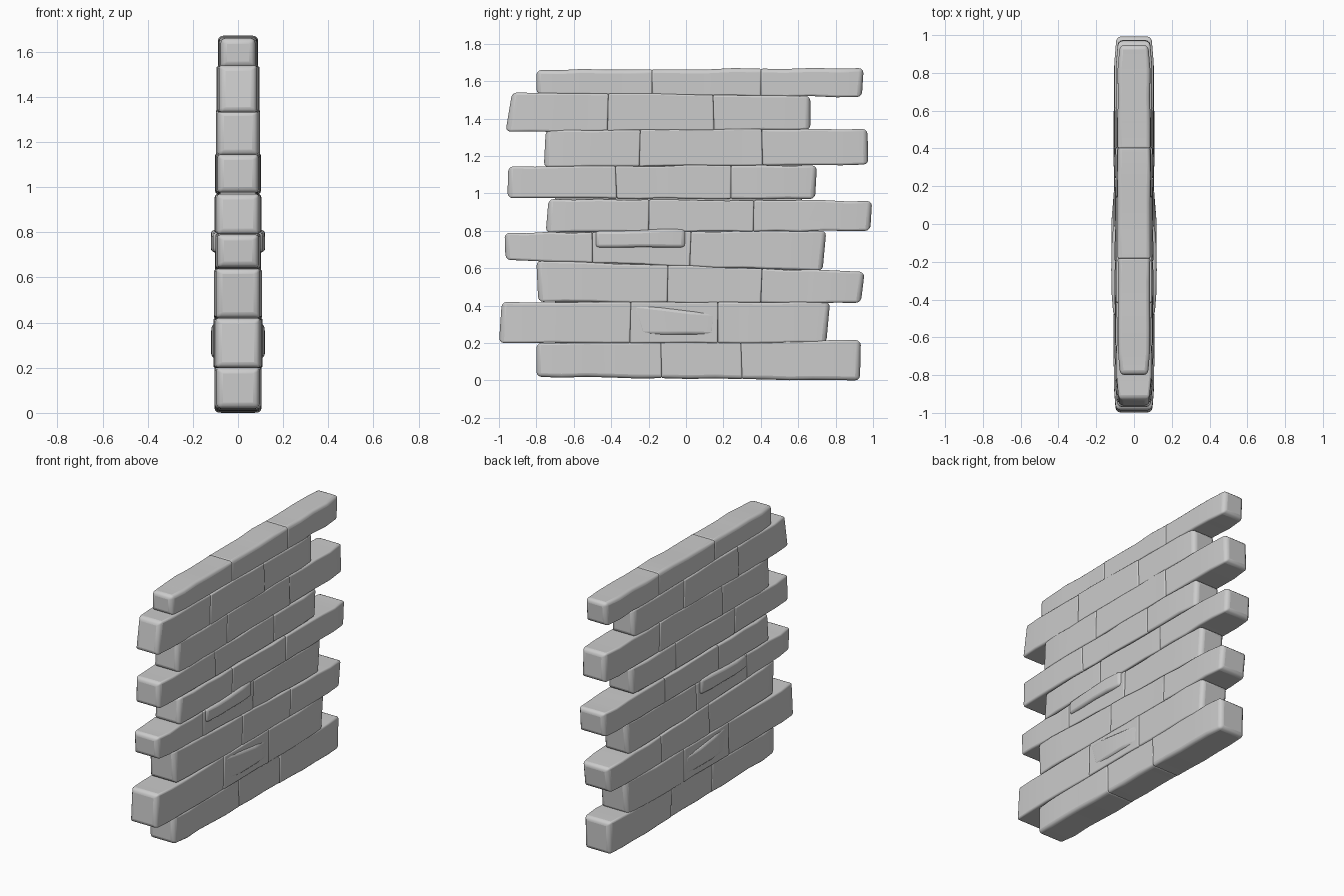
import bpy, bmesh, math, random

random.seed(4)
if "Cube" in bpy.data.objects:
    bpy.data.objects.remove(bpy.data.objects["Cube"], do_unlink=True)

stone = bpy.data.materials.new("pale_grey_stone")
stone.use_nodes = True
GREY = (0.6, 0.6, 0.6, 1)
stone.diffuse_color = GREY
stone.node_tree.nodes["Principled BSDF"].inputs["Base Color"].default_value = GREY


def brick(name, left, right, half, soft_ends=(False, False), edge=0.3,
          soft_top=False, soft_bottom=False):
    """Lofted block along y. left / right = (y at bottom, y at top, z bottom, z top)."""
    bm = bmesh.new()
    steps = max(2, round((right[0] - left[0]) / 0.13))
    rings = []
    for i in range(steps + 1):
        t = i / steps
        yb, yt, zb, zt = (a + (b - a) * t for a, b in zip(left, right))
        tip = (i == 0 and soft_ends[0]) or (i == steps and soft_ends[1])
        h = half - (0.012 if tip else random.uniform(0, 0.003))
        if 0 < i < steps:
            zb += random.uniform(-0.004, 0.004)
            zt += random.uniform(-0.004, 0.004)
        rings.append([bm.verts.new(p) for p in
                      ((-h, yb, zb), (h, yb, zb), (h, yt, zt), (-h, yt, zt))])
    for a, b in zip(rings, rings[1:]):
        for k in range(4):
            bm.faces.new((a[k], a[(k + 1) % 4], b[(k + 1) % 4], b[k]))
    bm.faces.new(rings[0])
    bm.faces.new(rings[-1])
    bmesh.ops.recalc_face_normals(bm, faces=bm.faces)

    # Free tips and the wall's rim are worn rounder than the tight joints
    weight = bm.edges.layers.float.new("bevel_weight_edge")
    for a, b, first, last in [(rings[i], rings[i + 1], i == 0, i == steps - 1)
                              for i in range(steps)]:
        for k in range(4):
            worn = (first and soft_ends[0]) or (last and soft_ends[1])
            worn = worn or (soft_top if k > 1 else soft_bottom)
            bm.edges.get((a[k], b[k]))[weight] = 0.8 if worn else edge
    for ring, soft in ((rings[0], soft_ends[0]), (rings[-1], soft_ends[1])):
        for k in range(4):
            bm.edges.get((ring[k], ring[(k + 1) % 4]))[weight] = 1 if soft else edge

    mesh = bpy.data.meshes.new(name)
    bm.to_mesh(mesh)
    bm.free()
    mesh.materials.append(stone)
    obj = bpy.data.objects.new(name, mesh)
    bpy.context.collection.objects.link(obj)
    bevel = obj.modifiers.new("worn_edges", "BEVEL")
    bevel.limit_method = "WEIGHT"
    bevel.width = 0.026
    bevel.segments = 3
    bpy.ops.object.select_all(action="DESELECT")
    obj.select_set(True)
    bpy.context.view_layer.objects.active = obj
    bpy.ops.object.shade_smooth_by_angle(angle=math.radians(50))
    return obj


# Courses from the ground up: front end, back end, half thickness, joints along y
courses = [
    ((-0.80, -0.80, 0.02, 0.20), (0.93, 0.935, 0.0, 0.215), 0.106, (-0.13, 0.30)),
    ((-1.00, -0.985, 0.20, 0.42), (0.75, 0.77, 0.20, 0.42), 0.110, (-0.30, 0.17)),
    ((-0.79, -0.80, 0.42, 0.64), (0.935, 0.955, 0.415, 0.58), 0.107, (-0.10, 0.40)),
    ((-0.965, -0.97, 0.645, 0.79), (0.73, 0.75, 0.585, 0.80), 0.102, (-0.50, 0.02)),
    ((-0.75, -0.735, 0.79, 0.97), (0.985, 0.995, 0.80, 0.96), 0.105, (-0.20, 0.36)),
    ((-0.955, -0.95, 0.975, 1.145), (0.69, 0.70, 0.97, 1.15), 0.102, (-0.37, 0.24)),
    ((-0.76, -0.75, 1.14, 1.34), (0.975, 0.97, 1.155, 1.345), 0.100, (-0.25, 0.41)),
    ((-0.965, -0.93, 1.33, 1.54), (0.665, 0.665, 1.34, 1.52), 0.097, (-0.42, 0.15)),
    ((-0.80, -0.80, 1.53, 1.66), (0.94, 0.95, 1.515, 1.67), 0.090, (-0.18, 0.40)),
]

for row, (front, back, half, joints) in enumerate(courses):
    span = back[0] - front[0]
    cuts = [front]
    for y in joints:
        t = (y - front[0]) / span
        lean = random.uniform(-0.008, 0.008)
        cuts.append((y, y + lean, front[2] + (back[2] - front[2]) * t,
                     front[3] + (back[3] - front[3]) * t))
    cuts.append(back)
    last = len(cuts) - 2
    for i in range(last + 1):
        brick(f"brick_row_{row + 1}_{i + 1}", cuts[i], cuts[i + 1],
              half - random.uniform(0, 0.004), (i == 0, i == last),
              soft_top=row == len(courses) - 1, soft_bottom=row == 0)

# Solid mortar core behind the joints
brick("mortar_core", (-0.70, -0.70, 0.06, 1.62), (0.62, 0.62, 0.06, 1.62), 0.082)

# Bricks standing proud of both faces
brick("proud_brick_middle", (-0.49, -0.49, 0.71, 0.80), (0.0, 0.0, 0.71, 0.81),
      0.121, (True, True), edge=0.5)
brick("proud_brick_low", (-0.25, -0.30, 0.245, 0.41), (0.16, 0.17, 0.24, 0.36),
      0.119, (True, True), edge=0.5)
